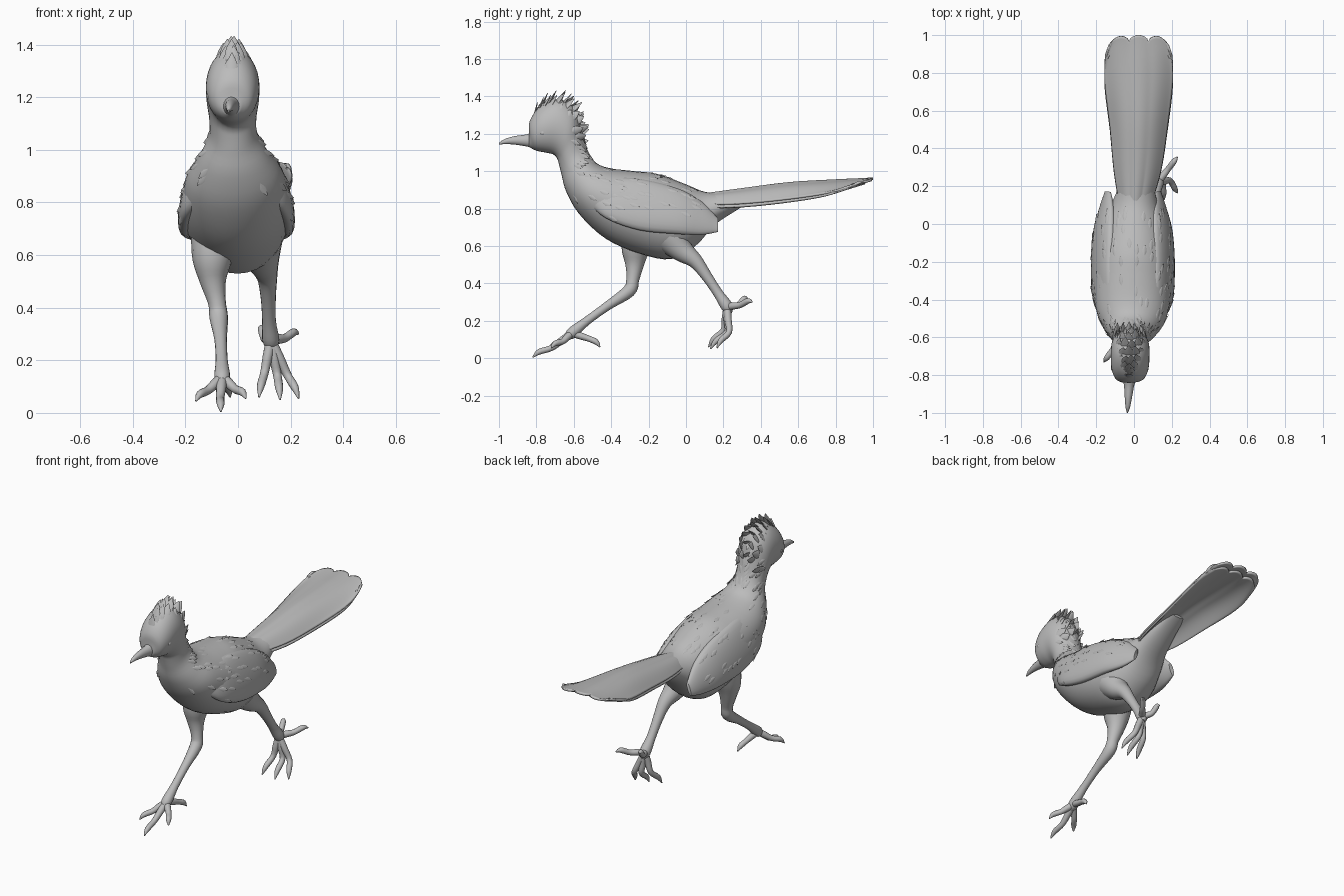
import bpy, bmesh, math, random
from mathutils import Vector

random.seed(4)
if "Cube" in bpy.data.objects:
    bpy.data.objects.remove(bpy.data.objects["Cube"])

grey = bpy.data.materials.new("plain_grey")
grey.use_nodes = True
grey.diffuse_color = (0.5, 0.5, 0.5, 1)
grey.node_tree.nodes["Principled BSDF"].inputs["Base Color"].default_value = (0.5, 0.5, 0.5, 1)


def spline(points, steps):
    """Smooth list of vectors passing through the given points."""
    p = [Vector(q) for q in points]
    p = [p[0] * 2 - p[1]] + p + [p[-1] * 2 - p[-2]]
    out = []
    for i in range(1, len(p) - 2):
        a, b, c, d = p[i - 1:i + 3]
        for s in range(steps):
            t = s / steps
            out.append((b * 2 + (c - a) * t + (a * 2 - b * 5 + c * 4 - d) * t ** 2
                        + (b * 3 - a - c * 3 + d) * t ** 3) * 0.5)
    return out + [p[-2]]


def loft(bm, sections, steps=4, sides=24):
    """Skin of ellipses; each section is top point, bottom point, half thickness."""
    secs = [(Vector(s[0:3]), Vector(s[3:6]), max(s[6], 0.001)) for s in spline(sections, steps)]
    mids = [(t + b) / 2 for t, b, _ in secs]
    rings = []
    for i, (top, bottom, half) in enumerate(secs):
        along = mids[min(i + 1, len(mids) - 1)] - mids[max(i - 1, 0)]
        axis = (top - bottom) / 2
        across = along.cross(axis).normalized() * half
        rings.append([bm.verts.new(mids[i] + axis * math.cos(a) + across * math.sin(a))
                      for a in (2 * math.pi * k / sides for k in range(sides))])
    for r, q in zip(rings, rings[1:]):
        for k in range(sides):
            bm.faces.new((r[k], r[k - 1], q[k - 1], q[k]))
    bm.faces.new(rings[0])
    bm.faces.new(rings[-1])


def tube(bm, path, sides=12):
    """Tapered limb along x, y, z, radius points."""
    secs = []
    pts = spline(path, 4)
    for i, p in enumerate(pts):
        c, r = Vector(p[0:3]), max(p[3], 0.002)
        along = Vector(pts[min(i + 1, len(pts) - 1)][0:3]) - Vector(pts[max(i - 1, 0)][0:3])
        up = along.cross(Vector((1, 0, 0))).normalized() * r
        secs.append((*(c + up), *(c - up), r))
    loft(bm, secs, 1, sides)


def leaf(bm, base, tip, normal, width, thick):
    """Pointed feather between two points."""
    side = (tip - base).cross(normal).normalized()
    secs = []
    for t, w in ((0, 0.4), (0.35, 1), (0.7, 0.8), (1, 0.06)):
        c = base.lerp(tip, t)
        secs.append((*(c + side * width * w), *(c - side * width * w), thick * (1.1 - t)))
    loft(bm, secs, 2, 8)


def scatter(name, ob, count, rule):
    """Small raised feathers lying backwards on the faces that pass the rule."""
    bm = bmesh.new()
    faces = [p for p in ob.data.polygons if rule(p.center, p.normal)]
    for p in random.sample(faces, min(count, len(faces))):
        n = p.normal
        flow = Vector((0, 1, -.4))
        flow = (flow - n * flow.dot(n)).normalized()
        leaf(bm, p.center - n * .004, p.center + flow * .06 + n * .004, n, .012, .004)
    finish(bm, name)


def finish(bm, name):
    bmesh.ops.recalc_face_normals(bm, faces=bm.faces)
    mesh = bpy.data.meshes.new(name)
    bm.to_mesh(mesh)
    bm.free()
    mesh.materials.append(grey)
    ob = bpy.data.objects.new(name, mesh)
    bpy.context.collection.objects.link(ob)
    bpy.ops.object.select_all(action='DESELECT')
    ob.select_set(True)
    bpy.context.view_layer.objects.active = ob
    bpy.ops.object.shade_smooth_by_angle(angle=math.radians(50))
    return ob


# Head, neck and body: top y, top z, bottom y, bottom z, centre x, half width
profile = [
    (-.84, 1.20, -.84, 1.13, -.025, .03), (-.835, 1.27, -.80, 1.11, -.025, .075),
    (-.78, 1.345, -.75, 1.10, -.022, .098), (-.68, 1.385, -.71, 1.09, -.02, .102),
    (-.59, 1.33, -.69, 1.07, -.02, .10), (-.555, 1.21, -.68, 1.04, -.02, .09),
    (-.53, 1.12, -.665, .98, -.018, .093), (-.48, 1.045, -.64, .89, -.015, .135),
    (-.40, 1.015, -.57, .77, -.01, .183), (-.27, 1.0, -.43, .64, -.008, .205),
    (-.15, .985, -.25, .56, -.005, .205), (0, .93, -.08, .53, 0, .18),
    (.10, .89, .05, .60, .005, .135), (.20, .885, .15, .71, .012, .10),
    (.29, .90, .26, .785, .018, .08), (.42, .922, .42, .885, .022, .05)]
bm = bmesh.new()
loft(bm, [(x, ty, tz, x, by, bz, w) for ty, tz, by, bz, x, w in profile], 4, 32)
body = finish(bm, "body")
scatter("back_feathers", body, 80,
        lambda c, n: -.62 < c.y < .05 and c.z > .86 and n.z > -.3)

# Beak
bm = bmesh.new()
loft(bm, [(x, y, t, x, y, b, w) for x, y, t, b, w in (
    (-.025, -.79, 1.22, 1.115, .045), (-.026, -.85, 1.198, 1.132, .028),
    (-.03, -.92, 1.187, 1.143, .019), (-.033, -.97, 1.172, 1.145, .012),
    (-.035, -1.0, 1.152, 1.142, .003))], 4, 16)
finish(bm, "beak")

# Eyes
for side, label in ((1, "left"), (-1, "right")):
    bm = bmesh.new()
    bmesh.ops.create_uvsphere(bm, u_segments=16, v_segments=10, radius=.016)
    bmesh.ops.translate(bm, vec=(-.022 + side * .084, -.765, 1.205), verts=bm.verts)
    finish(bm, label + "_eye")

# Crest of swept feathers in rows from forehead to nape, narrow at the front
roots = spline([(-.82, 1.24), (-.79, 1.31), (-.72, 1.34), (-.65, 1.31), (-.61, 1.22)], 2)
tips = spline([(-.79, 1.37), (-.73, 1.42), (-.65, 1.432), (-.565, 1.38), (-.525, 1.25)], 2)
centre = Vector((-.02, -.70, 1.20))
bm = bmesh.new()
for row, (r, t) in enumerate(zip(roots, tips)):
    spread = min(1, .5 + row * .12)
    for k in range(-2, 3):
        x = k + (row % 2) * .4 - .2
        base = Vector((-.02 + x * .038 * spread, r[0], r[1] - x * x * .014))
        tip = Vector((-.02 + x * .03 * spread, t[0] + random.uniform(-.01, .01),
                      t[1] - x * x * .018))
        leaf(bm, base, tip, base - centre, .025, .012)
finish(bm, "crest")

# Wings blended into the back: y, top x, top z, bottom x, bottom z, half thickness
wing = [(-.54, .07, .95, .115, .85, .015), (-.43, .105, .965, .19, .75, .04),
        (-.25, .115, .96, .203, .685, .048), (-.05, .11, .91, .193, .665, .046),
        (.08, .11, .84, .165, .66, .032), (.17, .12, .75, .145, .675, .012)]
for side, label in ((1, "left"), (-1, "right")):
    bm = bmesh.new()
    loft(bm, [(side * tx - .006, y, tz, side * bx - .006, y, bz, w)
              for y, tx, tz, bx, bz, w in wing], 5, 24)
    shell = finish(bm, label + "_wing")
    scatter(label + "_wing_feathers", shell, 22,
            lambda c, n: n.x * side > .5 and -.45 < c.y < .05 and c.z > .74)

# Arched tail with a three-lobed end: y, z, half width, droop, centre x
tail_rows = spline([(.08, .875, .08, .05, .005), (.30, .905, .125, .075, .018),
                    (.55, .937, .153, .085, .025), (.80, .952, .18, .065, .025),
                    (.93, .958, .174, .035, .025), (1.0, .962, .155, .015, .025)], 5)
for name, lower, length in (("tail_top", 0, 1), ("tail_under", .017, .96)):
    bm = bmesh.new()
    grid = []
    for y, z, w, droop, cx in tail_rows:
        line = []
        for k in range(49):
            u = k / 24 - 1
            lobe = abs(math.cos(1.5 * math.pi * u))
            cut = .035 * (1 - lobe ** .5) + .015 * u * u + .03 * u ** 8
            reach = .08 + (y - .08) * (length - cut)
            line.append(bm.verts.new((cx + u * w, reach,
                                      z - lower + .005 * lobe - droop * u * u)))
        grid.append(line)
    for a, b in zip(grid, grid[1:]):
        for k in range(48):
            bm.faces.new((a[k], a[k + 1], b[k + 1], b[k]))
    tail = finish(bm, name)
    thick = tail.modifiers.new("thickness", 'SOLIDIFY')
    thick.thickness = .012
    thick.offset = -1

# Legs: x, y, z, radius; the heel is the last point but one
legs = {
    "right_leg": [(-.09, -.25, .68, .09), (-.098, -.27, .58, .075), (-.095, -.275, .50, .05),
                  (-.08, -.285, .42, .034), (-.073, -.305, .36, .035), (-.066, -.42, .28, .024),
                  (-.062, -.53, .20, .023), (-.06, -.61, .135, .03), (-.06, -.64, .105, .012)],
    "left_leg": [(.08, -.08, .64, .09), (.095, -.02, .575, .062), (.11, .05, .52, .04),
                 (.115, .11, .44, .029), (.118, .17, .35, .026), (.125, .22, .275, .032),
                 (.13, .235, .24, .012)]}
# Toes: middle point and tip of each
toes = {
    "right_leg": [((-.068, -.72, .055), (-.065, -.82, .005)),
                  ((-.115, -.67, .085), (-.16, -.73, .045)),
                  ((-.01, -.66, .09), (.03, -.72, .055)),
                  ((-.045, -.52, .105), (-.03, -.46, .06))],
    "left_leg": [((.15, .22, .14), (.16, .13, .05)),
                 ((.10, .20, .15), (.08, .12, .06)),
                 ((.19, .23, .14), (.23, .165, .055)),
                 ((.18, .29, .285), (.23, .355, .30)),
                 ((.10, .28, .285), (.085, .33, .32))]}
for name, path in legs.items():
    bm = bmesh.new()
    tube(bm, path, 16)
    heel = Vector(path[-2][:3])
    for mid, tip in toes[name]:
        mid, tip = Vector(mid), Vector(tip)
        knuckle = mid.lerp(tip, .65) + Vector((0, 0, .012))
        tube(bm, [(*heel, .02), (*heel.lerp(mid, .5), .019), (*mid, .016),
                  (*knuckle, .015), (*tip, .003)])
    finish(bm, name)
